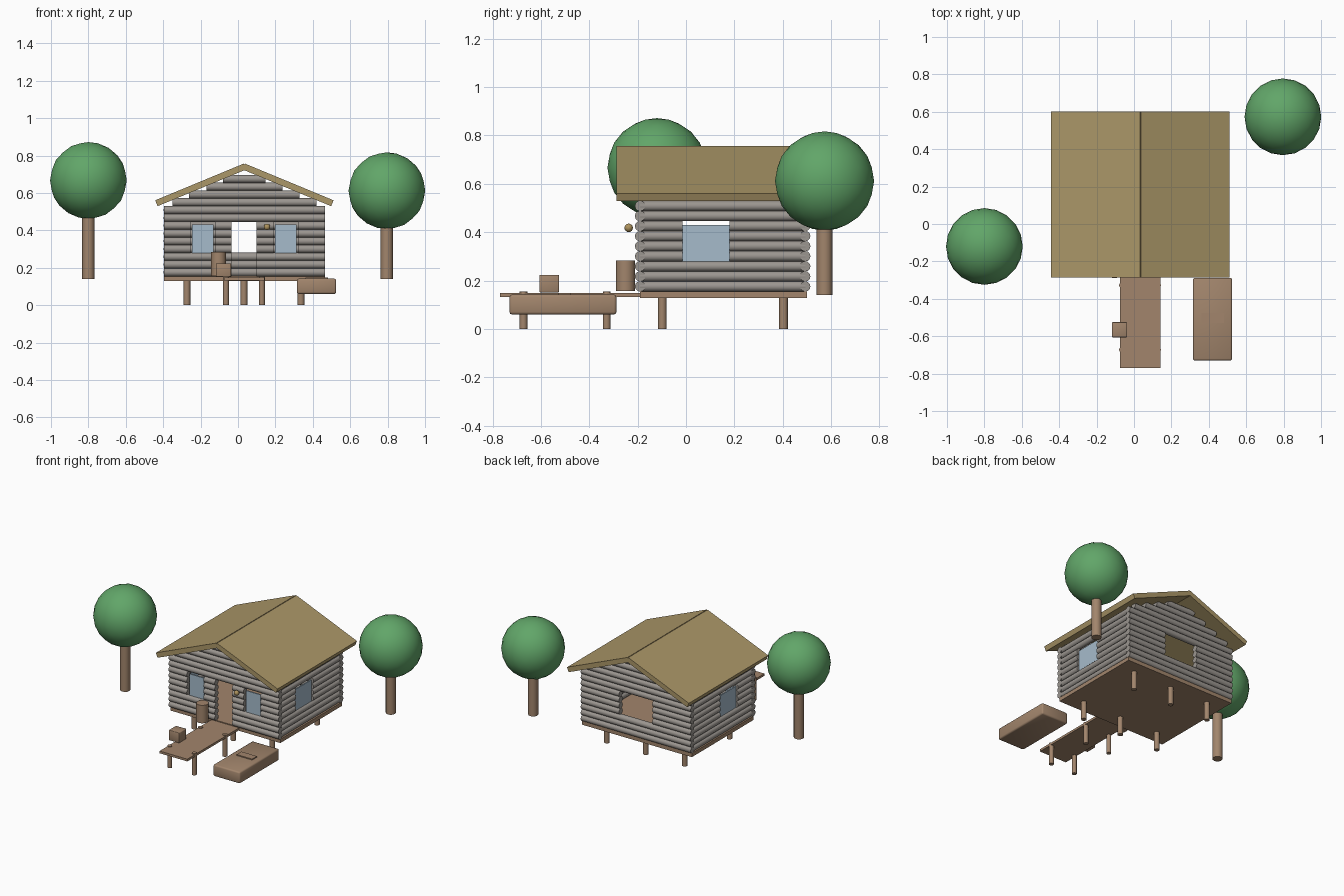
import bpy, bmesh, math
from mathutils import Matrix, Vector

if "Cube" in bpy.data.objects:
    bpy.data.objects.remove(bpy.data.objects["Cube"])


def mat(name, rgb):
    m = bpy.data.materials.new(name)
    m.diffuse_color = (*rgb, 1)
    m.use_nodes = True
    m.node_tree.nodes["Principled BSDF"].inputs["Base Color"].default_value = m.diffuse_color
    return m


WOOD = mat("brown wood", (0.36, 0.235, 0.15))
LOG = mat("grey logs", (0.33, 0.305, 0.28))
ROOF = mat("tan roof", (0.41, 0.31, 0.14))
LEAF = mat("green leaves", (0.12, 0.38, 0.14))
GLASS = mat("pale blue glass", (0.38, 0.50, 0.60))
GOLD = mat("lantern gold", (0.42, 0.29, 0.11))


def finish(bm, name, material, smooth=None):
    me = bpy.data.meshes.new(name)
    bm.to_mesh(me)
    bm.free()
    ob = bpy.data.objects.new(name, me)
    bpy.context.collection.objects.link(ob)
    me.materials.append(material)
    if smooth:
        bpy.ops.object.select_all(action='DESELECT')
        ob.select_set(True)
        bpy.context.view_layer.objects.active = ob
        bpy.ops.object.shade_smooth_by_angle(angle=math.radians(smooth))
    return ob


def box(name, lo, hi, material, bevel=0):
    lo, hi = Vector(lo), Vector(hi)
    bm = bmesh.new()
    bmesh.ops.create_cube(bm, size=1, matrix=Matrix.Translation((lo + hi) / 2)
                          @ Matrix.Diagonal((*(hi - lo), 1)))
    if bevel:
        bmesh.ops.bevel(bm, geom=bm.edges[:], offset=bevel, segments=2,
                        profile=0.5, affect='EDGES')
    return finish(bm, name, material, 60 if bevel else None)


def add_cyl(bm, a, b, r, n=12):
    a, b = Vector(a), Vector(b)
    d = b - a
    rot = d.to_track_quat('Z', 'Y').to_matrix().to_4x4()
    bmesh.ops.create_cone(bm, cap_ends=True, segments=n, radius1=r, radius2=r,
                          depth=d.length, matrix=Matrix.Translation((a + b) / 2) @ rot)


def post(name, x, y, z0, z1, r, n=12):
    bm = bmesh.new()
    add_cyl(bm, (x, y, z0), (x, y, z1), r, n)
    return finish(bm, name, WOOD, 40)


CX = 0.034               # hut centre line
Z0, PITCH, R = 0.155, 0.0416, 0.0215


def log_wall(name, axis, at, lo, hi, openings, gable=()):
    """Rows of logs; openings are (start, end, first_row, last_row)."""
    bm = bmesh.new()
    for row in range(9 + len(gable)):
        z = Z0 + PITCH * (row + 0.5)
        if row < 9:
            a, b = lo, hi
        else:
            a, b = CX - gable[row - 9], CX + gable[row - 9]
        pieces, start = [], a
        for s, e, r0, r1 in openings:
            if r0 <= row <= r1:
                pieces.append((start, s))
                start = e
        pieces.append((start, b))
        for s, e in pieces:
            if axis == 'X':
                add_cyl(bm, (s, at, z), (e, at, z), R)
            else:
                add_cyl(bm, (at, s, z), (at, e, z), R)
    return finish(bm, name, LOG, 40)


# hut floor and stilts
box("hut_floor", (-0.396, -0.19, 0.128), (0.465, 0.50, 0.155), WOOD)
for x in (-0.273, 0.032, 0.337):
    for y in (-0.098, 0.403):
        post("hut_stilt", x, y, 0, 0.135, 0.018)

# log walls with door and window openings
GABLE = (0.385, 0.295, 0.203, 0.113)
WX = 0.222
log_wall("front_wall", 'X', -0.19, -0.396, 0.465,
         [(CX - WX - 0.066, CX - WX + 0.066, 3, 6), (-0.035, 0.1, 0, 6),
          (CX + WX - 0.066, CX + WX + 0.066, 3, 6)], GABLE)
log_wall("back_wall", 'X', 0.493, -0.396, 0.465, [(-0.095, 0.165, 3, 6)], GABLE)
log_wall("left_wall", 'Y', -0.377, -0.19, 0.495, [(-0.015, 0.18, 3, 6)])
log_wall("right_wall", 'Y', 0.445, -0.19, 0.495, [(-0.015, 0.18, 3, 6)])

# window panes
for s in (-1, 1):
    c = CX + s * WX
    box("front_window", (c - 0.057, -0.195, 0.278), (c + 0.057, -0.186, 0.43), GLASS)
for x in (-0.377, 0.445):
    box("side_window", (x - 0.0045, -0.015, 0.278), (x + 0.0045, 0.18, 0.43), GLASS)

# roof slabs, mirrored about the ridge
th, T, L = math.radians(22.5), 0.034, 0.513
for s in (-1, 1):
    bm = bmesh.new()
    d, n = Vector((s * math.cos(th), 0, -math.sin(th))), Vector((s * math.sin(th), 0, math.cos(th)))
    top = Vector((CX + s * 0.003, -0.287, 0.757))
    f = bm.faces.new([bm.verts.new(p) for p in
                      (top, top + d * L, top + d * L - n * T, top - n * T)])
    g = bmesh.ops.extrude_face_region(bm, geom=[f])
    bmesh.ops.translate(bm, vec=(0, 0.888, 0),
                        verts=[v for v in g["geom"] if isinstance(v, bmesh.types.BMVert)])
    bmesh.ops.recalc_face_normals(bm, faces=bm.faces[:])
    finish(bm, "roof_slab", ROOF)

# dock and its posts
box("dock_deck", (-0.075, -0.77, 0.133), (0.142, -0.18, 0.149), WOOD)
for x in (-0.064, 0.128):
    for y in (-0.328, -0.672):
        post("dock_post", x, y, 0, 0.154, 0.016)

# boat with seat plank
box("boat_hull", (0.315, -0.73, 0.06), (0.525, -0.288, 0.142), WOOD, 0.01)
box("boat_seat", (0.36, -0.53, 0.138), (0.482, -0.476, 0.149), WOOD)

# barrel and crate
bm = bmesh.new()
add_cyl(bm, (-0.104, -0.25, 0.157), (-0.104, -0.25, 0.284), 0.04, 16)
finish(bm, "barrel", WOOD, 40)
box("crate", (-0.118, -0.606, 0.151), (-0.037, -0.525, 0.224), WOOD, 0.004)

# lantern by the door
bm = bmesh.new()
bmesh.ops.create_uvsphere(bm, u_segments=12, v_segments=8, radius=0.0175,
                          matrix=Matrix.Translation((0.155, -0.237, 0.418)))
finish(bm, "lantern", GOLD, 60)

# trees
for x, y, z in ((-0.8, -0.12, 0.667), (0.796, 0.573, 0.612)):
    post("tree_trunk", x, y, 0.14, z - 0.1, 0.033, 12)
    bm = bmesh.new()
    bmesh.ops.create_icosphere(bm, subdivisions=3, radius=0.205,
                               matrix=Matrix.Translation((x, y, z)))
    finish(bm, "tree_canopy", LEAF, 60)
